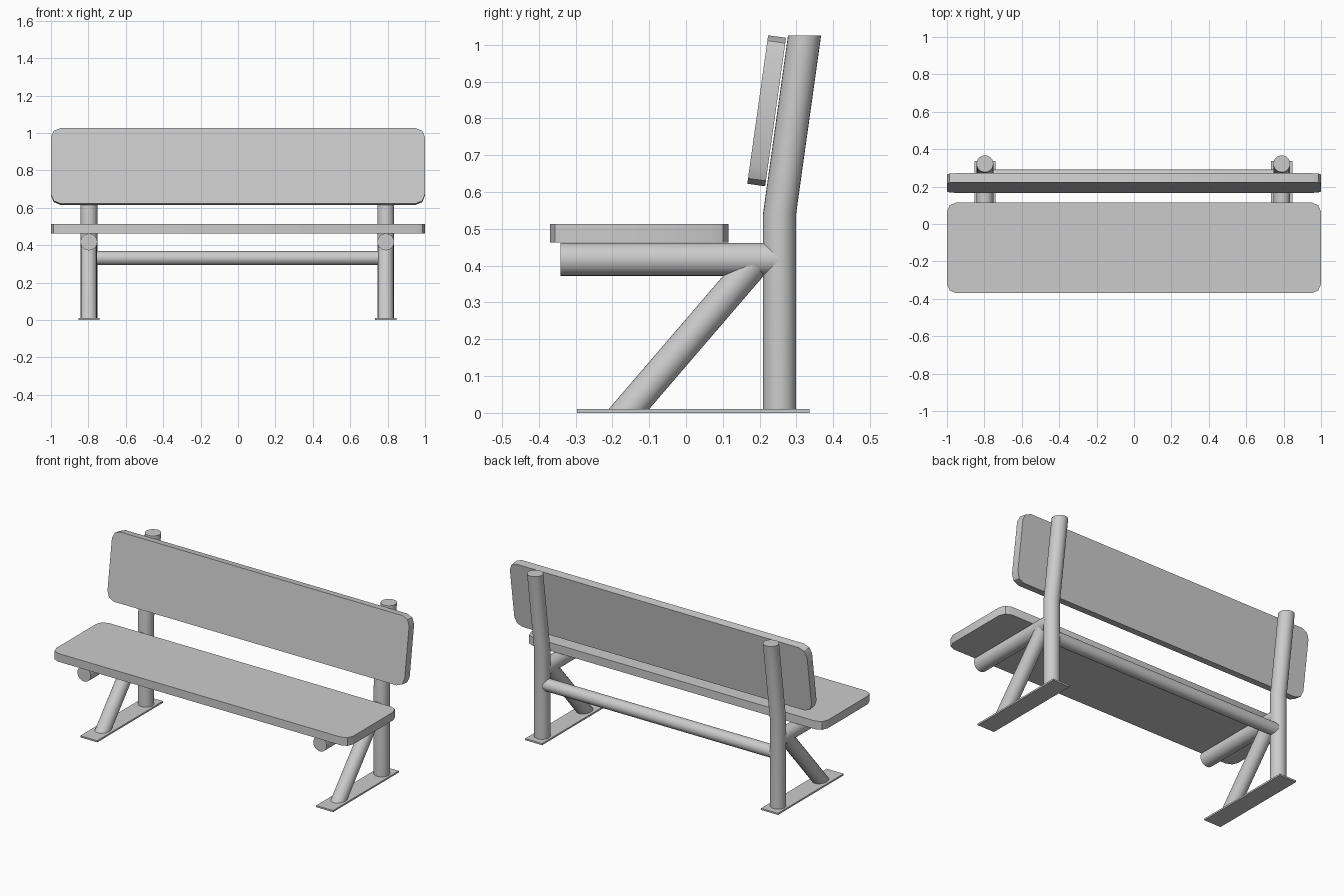
import bpy, bmesh, math
from mathutils import Vector

if "Cube" in bpy.data.objects:
    bpy.data.objects.remove(bpy.data.objects["Cube"])

SIDES = 24


def finish(bm, name):
    bmesh.ops.recalc_face_normals(bm, faces=bm.faces)
    mesh = bpy.data.meshes.new(name)
    bm.to_mesh(mesh)
    bm.free()
    ob = bpy.data.objects.new(name, mesh)
    bpy.context.collection.objects.link(ob)
    bpy.ops.object.select_all(action='DESELECT')
    ob.select_set(True)
    bpy.context.view_layer.objects.active = ob
    bpy.ops.object.shade_smooth_by_angle(angle=math.radians(30))
    return ob


def tube(name, centres, u, v):
    """Capped tube through centres; every ring is an ellipse with half axes u, v."""
    bm = bmesh.new()
    u, v = Vector(u), Vector(v)
    rings = []
    for c in centres:
        angles = [2 * math.pi * i / SIDES for i in range(SIDES)]
        rings.append([bm.verts.new(Vector(c) + u * math.cos(a) + v * math.sin(a)) for a in angles])
    for a, b in zip(rings, rings[1:]):
        for i in range(SIDES):
            j = (i + 1) % SIDES
            bm.faces.new((a[i], a[j], b[j], b[i]))
    bm.faces.new(rings[0])
    bm.faces.new(rings[-1])
    return finish(bm, name)


def slab(name, size, loc, tilt=0.0, corner=0.0):
    """Flat board, optionally with rounded corners in its own plane."""
    bm = bmesh.new()
    bmesh.ops.create_cube(bm, size=1)
    bmesh.ops.scale(bm, vec=size, verts=bm.verts)
    if corner:
        edges = [e for e in bm.edges if abs(e.verts[0].co.z - e.verts[1].co.z) > size[2] / 2]
        bmesh.ops.bevel(bm, geom=edges, offset=corner, offset_type='OFFSET',
                        segments=2, profile=0.5, affect='EDGES')
    ob = finish(bm, name)
    ob.location = loc
    ob.rotation_euler.x = tilt
    return ob


# Seat and tilted backrest boards
slab("seat", (2.0, 0.485, 0.05), (0, -0.1275, 0.488), corner=0.05)
slab("backrest", (2.0, 0.407, 0.049), (0, 0.219, 0.8205), math.radians(82), corner=0.05)

# Two end frames
R = 0.045
LEFT, RIGHT = -0.797, 0.79
for side, x in (("left", LEFT), ("right", RIGHT)):
    slab(side + "_foot_plate", (0.114, 0.631, 0.01), (x, 0.02, 0.005))
    # bent upright post
    tube(side + "_post", [(x, 0.254, 0.008), (x, 0.254, 0.54), (x, 0.322, 1.025)],
         (R, 0, 0), (0, R, 0))
    # horizontal seat support
    tube(side + "_seat_support", [(x, -0.341, 0.417), (x, 0.25, 0.417)],
         (R, 0, 0), (0, 0, R))
    # diagonal brace, cut flat at the plate
    tube(side + "_brace", [(x, -0.157, 0.008), (x, 0.19, 0.412)],
         (0.042, 0, 0), (0, 0.055, 0))

# Rail joining the posts
tube("cross_rail", [(LEFT, 0.254, 0.331), (RIGHT, 0.254, 0.331)],
     (0, 0.037, 0), (0, 0, 0.037))
